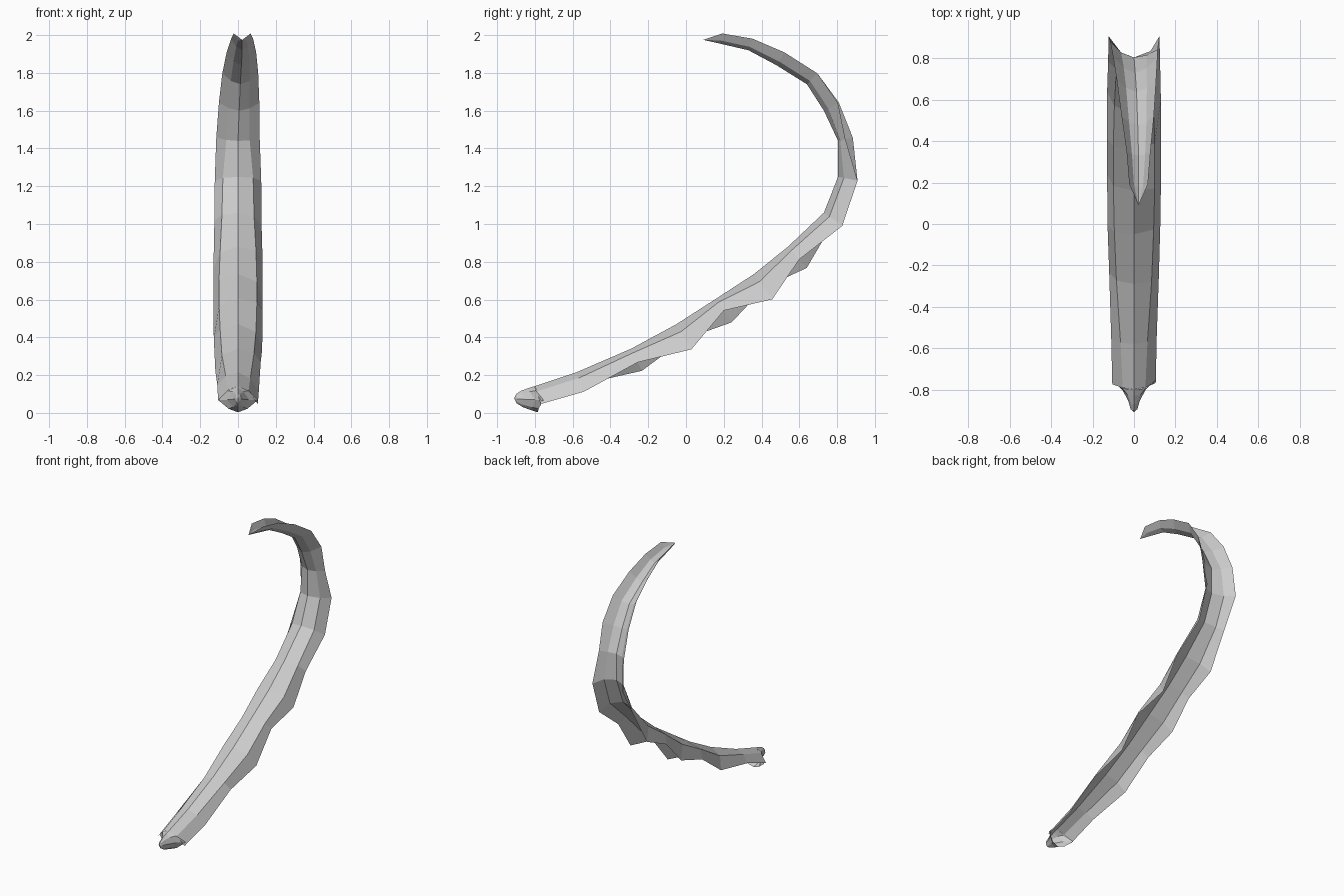
import bpy, bmesh
from mathutils import Vector

if "Cube" in bpy.data.objects:
    bpy.data.objects.remove(bpy.data.objects["Cube"])

# Spine of the blade: y, z, crease half width, edge half width, left droop, right droop
ROWS = [
    (-.80, .142, .055, .105, .08, .10),
    (-.58, .215, .065, .110, .07, .11),
    (-.29, .340, .085, .120, .13, .08),
    (-.05, .470, .095, .128, .09, .155),
    (.16, .605, .100, .130, .15, .075),
    (.36, .735, .100, .130, .09, .165),
    (.54, .880, .095, .130, .15, .09),
    (.73, 1.06, .085, .125, .07, .12),
    (.805, 1.25, .080, .123, .105, .105),
    (.805, 1.44, .062, .115, .08, .04),
    (.73, 1.60, .055, .107, .09, .085),
    (.64, 1.74, .050, .095, .08, .08),
    (.48, 1.84, .042, .078, .08, .08),
    (.33, 1.92, .032, .058, .065, .065),
    (.18, 1.955, .022, .045, .055, .055),
    (.09, 1.975, 0, 0, 0, 0),
]


def loft(name, rings, closed=False):
    """Skin rings of equal point count with quads."""
    bm = bmesh.new()
    vs = [[bm.verts.new(p) for p in ring] for ring in rings]
    n = len(rings[0])
    for a, b in zip(vs, vs[1:]):
        for i in range(n if closed else n - 1):
            j = (i + 1) % n
            bm.faces.new((a[i], a[j], b[j], b[i]))
    bmesh.ops.remove_doubles(bm, verts=bm.verts, dist=1e-4)
    bmesh.ops.recalc_face_normals(bm, faces=bm.faces)
    me = bpy.data.meshes.new(name)
    bm.to_mesh(me)
    bm.free()
    ob = bpy.data.objects.new(name, me)
    bpy.context.collection.objects.link(ob)
    return ob


# Folded blade: ridge, two creases, two wavy drooping edges
rings = []
for i, (y, z, crease, width, left, right) in enumerate(ROWS):
    a, b = ROWS[max(i - 1, 0)], ROWS[min(i + 1, len(ROWS) - 1)]
    t = Vector((0, b[0] - a[0], b[1] - a[1])).normalized()
    out = Vector((0, t.z, -t.y))
    mid = Vector((min(.022, max(0, i - 9) * .006), y, z))
    ring = []
    for dx, d in ((-width, left), (-crease, left * .3), (0, 0),
                  (crease, right * .3), (width, right)):
        ring.append(mid + Vector((dx, 0, 0)) + out * d)
    rings.append(ring)
loft("leaf_blade", rings)

# Flared stalk base: rim matches the start of the blade, tapering to a blunt tip
half = [(.055, -.795, .118), (.105, -.755, .068), (.05, -.78, .022)]
rim = [Vector((0, -.80, .142))] + [Vector(p) for p in half]
rim += [Vector((0, -.785, .003))]
rim += [Vector((-x, y, z)) for x, y, z in reversed(half)]
tip = Vector((0, -.91, .078))
stalk = []
for along, wide, tall in ((1, 1, 1), (.72, .55, .85), (.35, .26, .62),
                          (.1, .16, .35), (0, 0, 0)):
    stalk.append([Vector((p.x * wide, tip.y + (p.y - tip.y) * along,
                          tip.z + (p.z - tip.z) * tall)) for p in rim])
loft("stalk_base", stalk, closed=True)
